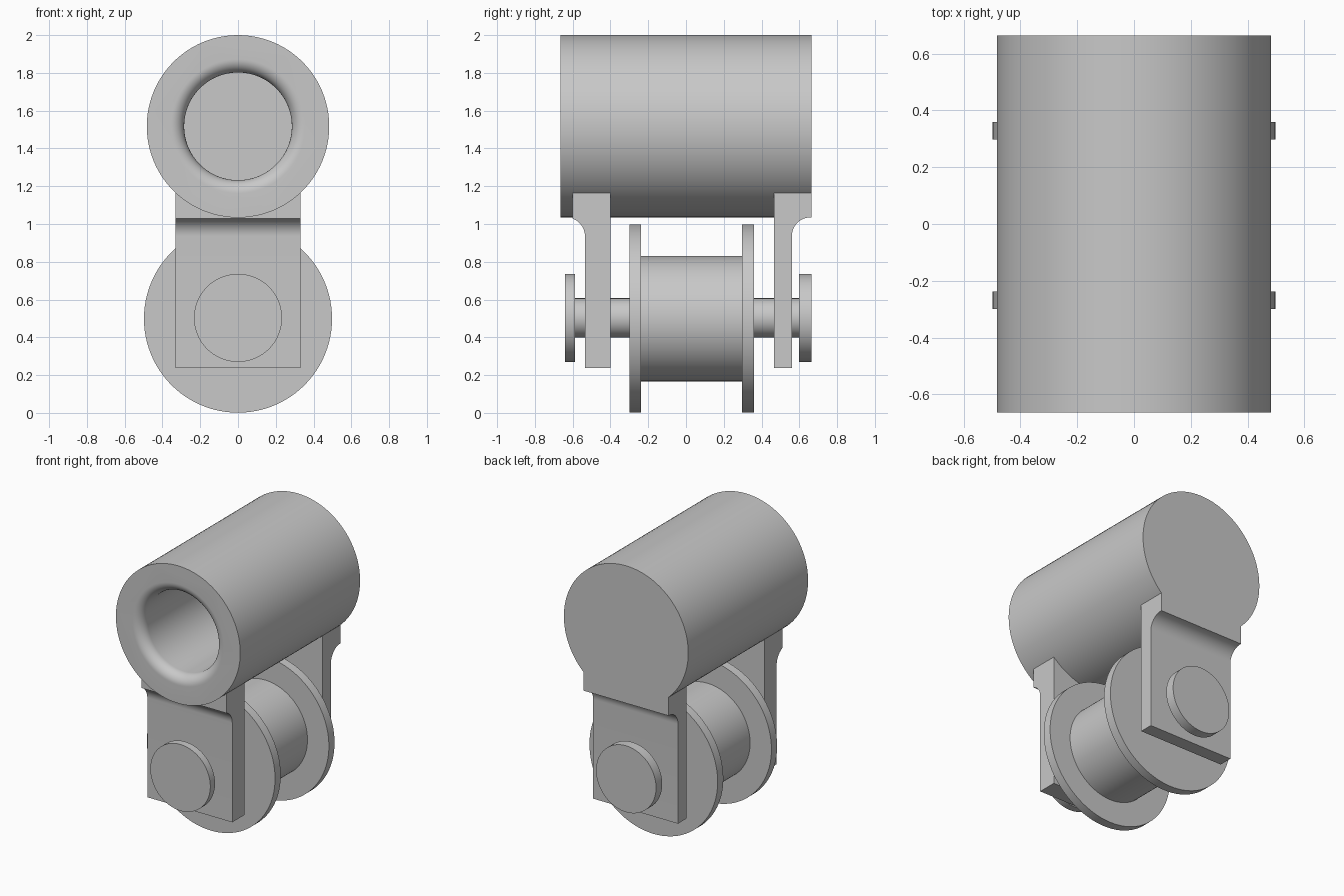
import bpy, bmesh, math
from mathutils import Vector, Matrix

if "Cube" in bpy.data.objects:
    bpy.data.objects.remove(bpy.data.objects["Cube"], do_unlink=True)

grey = bpy.data.materials.new("plain grey")
grey.use_nodes = True
colour = (0.58, 0.58, 0.58, 1)
grey.diffuse_color = colour
grey.node_tree.nodes["Principled BSDF"].inputs["Base Color"].default_value = colour


def finish(bm, name):
    bmesh.ops.recalc_face_normals(bm, faces=bm.faces[:])
    mesh = bpy.data.meshes.new(name)
    bm.to_mesh(mesh)
    bm.free()
    mesh.materials.append(grey)
    obj = bpy.data.objects.new(name, mesh)
    bpy.context.collection.objects.link(obj)
    return obj


def smooth(obj):
    bpy.ops.object.select_all(action="DESELECT")
    obj.select_set(True)
    bpy.context.view_layer.objects.active = obj
    bpy.ops.object.shade_smooth_by_angle(angle=math.radians(30))


def lathe(name, profile, z, steps=96):
    """Spin (radius, y) points, closed by end caps, round a y axis at height z."""
    bm = bmesh.new()
    rings = []
    for r, y in profile:
        rings.append([bm.verts.new((r * math.sin(a), y, z + r * math.cos(a)))
                      for a in (math.tau * i / steps for i in range(steps))])
    for a, b in zip(rings, rings[1:]):
        for i in range(steps):
            j = (i + 1) % steps
            bm.faces.new((a[i], a[j], b[j], b[i]))
    bm.faces.new(rings[0])
    bm.faces.new(rings[-1])
    return finish(bm, name)


def bracket(name, side, inner, outer, lip):
    """Flat plate with a concave fillet flaring out to a lip under the tube."""
    bottom, top, half, r, bend = 0.237, 1.2, 0.33, 0.1, 0.935
    sweep = math.acos((outer + r - lip) / r)
    pts = [(inner, top), (inner, bottom), (outer, bottom)]
    for i in range(13):
        a = sweep * i / 12
        pts.append((outer + r - r * math.cos(a), bend + r * math.sin(a)))
    pts.append((lip, top))
    bm = bmesh.new()
    face = bm.faces.new([bm.verts.new((-half, side * y, z)) for y, z in pts])
    out = bmesh.ops.extrude_face_region(bm, geom=[face])
    bmesh.ops.translate(bm, vec=(2 * half, 0, 0),
                        verts=[v for v in out["geom"] if isinstance(v, bmesh.types.BMVert)])
    return finish(bm, name)


# Upper tube: blind bore with a rounded mouth at the front
END, BORE, ROUND, FLOOR = 0.665, 0.285, 0.07, 0.45
mouth = []
for i in range(13):
    a = math.pi / 2 * i / 12
    mouth.append((BORE + ROUND - ROUND * math.cos(a), -END + ROUND - ROUND * math.sin(a)))
tube = lathe("upper_tube", [(BORE, FLOOR)] + mouth + [(0.483, -END), (0.483, END)], 1.517)

# Hanging brackets, joined to the tube as one solid
for arm in (bracket("front_bracket", -1, 0.4, 0.535, 0.6),
            bracket("back_bracket", 1, 0.465, 0.56, 0.66)):
    if arm.name == "back_bracket":
        # bring the lip flush with the closed end of the tube
        for v in arm.data.vertices:
            if v.co.y > 0.655 and v.co.z > 1:
                v.co.y = END
    join = tube.modifiers.new("join", "BOOLEAN")
    join.operation = "UNION"
    join.solver = "EXACT"
    join.object = arm
    bpy.context.view_layer.objects.active = tube
    bpy.ops.object.modifier_apply(modifier=join.name)
    bpy.data.objects.remove(arm, do_unlink=True)
bm = bmesh.new()
bm.from_mesh(tube.data)
bmesh.ops.dissolve_limit(bm, angle_limit=0.002, verts=bm.verts[:], edges=bm.edges[:])
bm.to_mesh(tube.data)
bm.free()
tube.name = "tube_with_brackets"
smooth(tube)

# Spool: drum between two flanges
FLANGE, DRUM = 0.498, 0.332
smooth(lathe("spool", [(FLANGE, -0.3), (FLANGE, -0.237), (DRUM, -0.237),
                       (DRUM, 0.297), (FLANGE, 0.297), (FLANGE, 0.36)], 0.499))

# Axle pin with a round head at each end
HEAD, PIN = 0.233, 0.104
smooth(lathe("axle_pin", [(HEAD, -0.64), (HEAD, -0.588), (PIN, -0.588),
                          (PIN, 0.597), (HEAD, 0.597), (HEAD, END)], 0.503))
